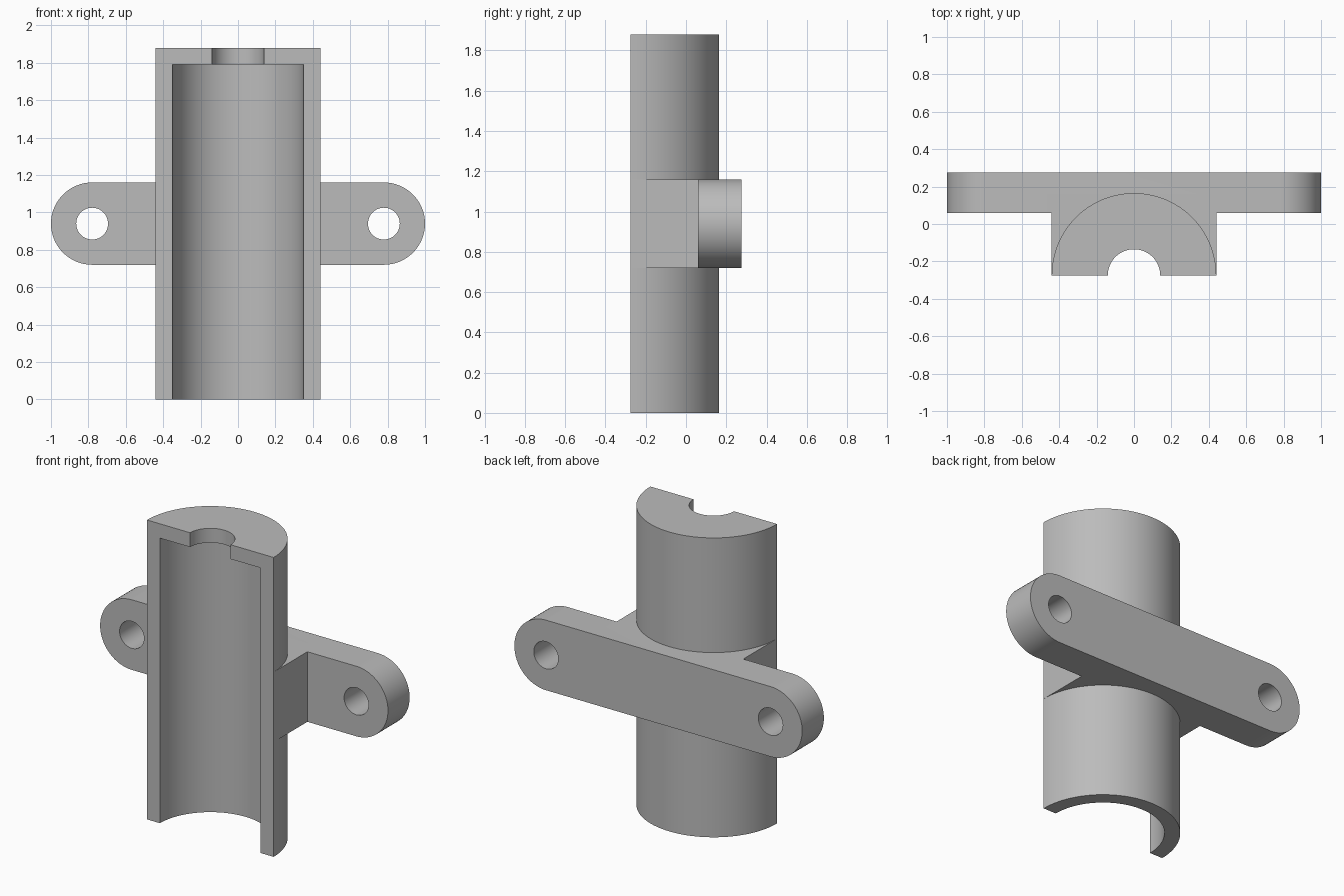
import bpy, bmesh
from math import pi, sin, cos
from mathutils import Vector, Matrix

cube = bpy.data.objects.get("Cube")
if cube:
    bpy.data.objects.remove(cube, do_unlink=True)

GREY = (0.5, 0.5, 0.5, 1)
grey = bpy.data.materials.new("plain grey")
grey.use_nodes = True
grey.diffuse_color = GREY
grey.node_tree.nodes["Principled BSDF"].inputs["Base Color"].default_value = GREY

AXIS_Y = -0.275          # bore axis lies in the flat front plane
HEIGHT, R_OUT, R_IN, R_HOLE = 1.88, 0.44, 0.35, 0.14
ROOF = 1.79              # underside of the end wall
LUG_X, LUG_Z, LUG_R = 0.78, 0.94, 0.22
LUG_FRONT, LUG_BACK = 0.06, 0.275


def finish(bm, name):
    bmesh.ops.recalc_face_normals(bm, faces=bm.faces)
    mesh = bpy.data.meshes.new(name)
    bm.to_mesh(mesh)
    bm.free()
    mesh.materials.append(grey)
    obj = bpy.data.objects.new(name, mesh)
    bpy.context.collection.objects.link(obj)
    return obj


def extrude(points, offset, name):
    """Prism from a closed outline."""
    bm = bmesh.new()
    face = bm.faces.new([bm.verts.new(p) for p in points])
    geom = bmesh.ops.extrude_face_region(bm, geom=[face])["geom"]
    verts = [g for g in geom if isinstance(g, bmesh.types.BMVert)]
    bmesh.ops.translate(bm, vec=Vector(offset), verts=verts)
    # extruding a lone face keeps it as the base cap
    return finish(bm, name)


def select_only(obj):
    bpy.ops.object.select_all(action="DESELECT")
    obj.select_set(True)
    bpy.context.view_layer.objects.active = obj


def combine(obj, other, operation):
    other.hide_render = True
    select_only(obj)
    mod = obj.modifiers.new(operation, "BOOLEAN")
    mod.operation, mod.solver, mod.object = operation, "EXACT", other
    bpy.ops.object.modifier_apply(modifier=mod.name)
    bpy.data.objects.remove(other, do_unlink=True)


def arc(cx, r, start, sweep, steps):
    """Arc points in the xz plane at the lug's front face."""
    angles = [start + sweep * i / steps for i in range(steps + 1)]
    return [(cx + r * cos(a), LUG_FRONT, LUG_Z + r * sin(a)) for a in angles]


# Half shell: wall and end-wall section swept half a turn, capped at the cut
section = [(R_IN, 0), (R_OUT, 0), (R_OUT, HEIGHT),
           (R_HOLE, HEIGHT), (R_HOLE, ROOF), (R_IN, ROOF)]
bm = bmesh.new()
rings = []
STEPS = 48
for i in range(STEPS + 1):
    turn = Matrix.Rotation(pi * i / STEPS, 3, "Z")
    rings.append([bm.verts.new(turn @ Vector((r, 0, z)) + Vector((0, AXIS_Y, 0)))
                  for r, z in section])
for a, b in zip(rings, rings[1:]):
    for j in range(len(section)):
        k = (j + 1) % len(section)
        bm.faces.new((a[j], a[k], b[k], b[j]))
bm.faces.new(rings[0])
bm.faces.new(rings[-1])
shell = finish(bm, "half_shell")

# Mounting bar with rounded ends
outline = arc(LUG_X, LUG_R, -pi / 2, pi, 32) + arc(-LUG_X, LUG_R, pi / 2, pi, 32)
bar = extrude(outline, (0, LUG_BACK - LUG_FRONT, 0), "mounting_bar")

# Saddle block that carries the bar on the shell
bottom, front = LUG_Z - LUG_R, AXIS_Y + 0.005
plan = [(-R_OUT, front), (R_OUT, front), (R_OUT, 0.15), (-R_OUT, 0.15)]
saddle = extrude([(x, y, bottom) for x, y in plan], (0, 0, 2 * LUG_R), "saddle")
combine(bar, saddle, "UNION")

# Clear the saddle around the bore, ending inside the shell wall
bpy.ops.mesh.primitive_cylinder_add(vertices=96, radius=0.41, depth=1,
                                    location=(0, AXIS_Y, LUG_Z))
combine(bar, bpy.context.object, "DIFFERENCE")

# Bolt holes
for side in (-1, 1):
    bpy.ops.mesh.primitive_cylinder_add(vertices=48, radius=0.085, depth=1,
                                        location=(side * LUG_X, LUG_BACK, LUG_Z),
                                        rotation=(pi / 2, 0, 0))
    combine(bar, bpy.context.object, "DIFFERENCE")

for obj in (shell, bar):
    obj.data.materials.clear()
    obj.data.materials.append(grey)
    select_only(obj)
    bpy.ops.object.shade_smooth_by_angle(angle=pi / 6)
